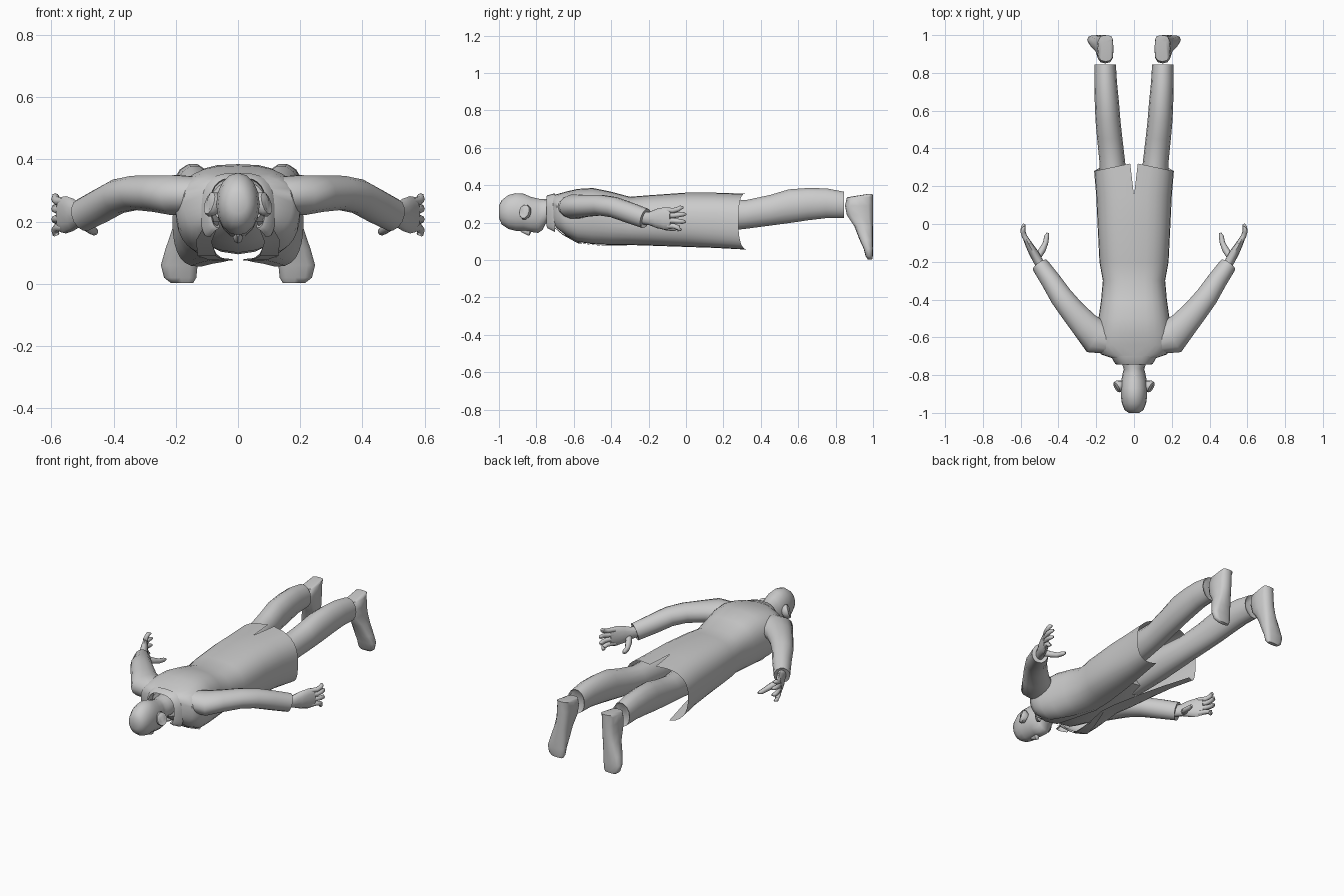
import bpy, bmesh, math
from mathutils import Vector

grey = bpy.data.materials.new("plain_grey")
grey.diffuse_color = (0.6, 0.6, 0.6, 1)


def finish(name, bm, mirror=True, angle=45):
    bmesh.ops.recalc_face_normals(bm, faces=bm.faces)
    me = bpy.data.meshes.new(name)
    bm.to_mesh(me)
    bm.free()
    me.materials.append(grey)
    ob = bpy.data.objects.new(name, me)
    bpy.context.collection.objects.link(ob)
    bpy.ops.object.select_all(action='DESELECT')
    ob.select_set(True)
    bpy.context.view_layer.objects.active = ob
    bpy.ops.object.shade_smooth_by_angle(angle=math.radians(angle))
    if mirror:
        ob.modifiers.new("mirror", 'MIRROR')
    return ob


def skin(name, rows, closed=True, caps=True, mirror=True, angle=45):
    """Join rows of points with quads."""
    bm = bmesh.new()
    vs = [[bm.verts.new(p) for p in r] for r in rows]
    n = len(rows[0])
    for a, b in zip(vs, vs[1:]):
        for i in range(n if closed else n - 1):
            j = (i + 1) % n
            bm.faces.new((a[i], a[j], b[j], b[i]))
    if caps:
        bm.faces.new(vs[0])
        bm.faces.new(vs[-1])
    return finish(name, bm, mirror, angle)


def body(name, stations, n=16, mirror=True, angle=45):
    """Oval sections along y: (y, x centre, half width, top z, bottom z)."""
    rows = []
    for y, x, w, zt, zb in stations:
        rows.append([(x + w * math.cos(t), y, (zt + zb) / 2 + (zt - zb) / 2 * math.sin(t))
                     for t in (2 * math.pi * i / n for i in range(n))])
    return skin(name, rows, mirror=mirror, angle=angle)


def tube(name, path, n=12, angle=45):
    """Oval sections across a path: (x, y, z, horizontal radius, vertical radius)."""
    pts = [Vector(p[:3]) for p in path]
    rows = []
    for i, p in enumerate(path):
        d = (pts[min(i + 1, len(pts) - 1)] - pts[max(i - 1, 0)]).normalized()
        u = d.cross(Vector((0, 0, 1))).normalized()
        v = u.cross(d)
        rows.append([pts[i] + u * p[3] * math.cos(t) + v * p[4] * math.sin(t)
                     for t in (2 * math.pi * k / n for k in range(n))])
    return skin(name, rows, angle=angle)


def half_shell(name, stations, n=14, power=0.7, hem=False):
    """Open garment half: (y, half width, top z, bottom z, front gap, back slit)."""
    rows = []
    for s, (y, w, zt, zb, gap, slit) in enumerate(stations):
        row = []
        for i in range(n + 1):
            t = math.pi / 2 - math.pi * i / n
            c = max(math.cos(t), 0) ** power
            sn = math.copysign(abs(math.sin(t)) ** 0.85, math.sin(t))
            edge = slit if i <= n / 2 else gap
            yy = y
            if hem and s == len(stations) - 1:   # hem dips up at the sides
                yy += 0.01 - 0.04 * c if sn > 0 else 0.025 - 0.055 * c
            row.append((edge + (w - edge) * c, yy, (zt + zb) / 2 + (zt - zb) / 2 * sn))
        rows.append(row)
    return skin(name, rows, closed=False, caps=False)


# Head and neck
body("head", [(-1.0, 0, .028, .29, .225), (-.985, 0, .05, .32, .19), (-.95, 0, .064, .347, .166),
              (-.91, 0, .07, .357, .156), (-.87, 0, .07, .355, .156), (-.83, 0, .068, .338, .15),
              (-.79, 0, .06, .328, .145), (-.768, 0, .054, .325, .16), (-.75, 0, .06, .325, .195),
              (-.66, 0, .065, .33, .2)], mirror=False, angle=60)
body("nose", [(-.885, 0, .006, .17, .152), (-.85, 0, .013, .17, .133),
              (-.838, 0, .016, .17, .13), (-.828, 0, .012, .17, .147)], n=8, mirror=False)
tube("ear", [(.064, -.853, .25, .025, .03), (.08, -.858, .255, .033, .042),
             (.092, -.865, .26, .03, .038), (.094, -.866, .26, .015, .02)], n=10)

# Shirt and hips inside the coat
body("shirt", [(-.7, 0, .09, .335, .19), (-.62, 0, .15, .35, .13), (-.5, 0, .165, .36, .1),
               (-.3, 0, .145, .32, .095), (-.15, 0, .16, .33, .1), (-.02, 0, .16, .33, .13)],
     mirror=False)

# Coat with open front and back slit
half_shell("coat", [(-.715, .1, .345, .2, .07, 0), (-.69, .175, .352, .17, .085, 0),
                    (-.64, .2, .366, .13, .085, 0), (-.58, .2, .38, .097, .07, 0),
                    (-.5, .188, .385, .085, .055, 0), (-.4, .174, .365, .08, .035, 0),
                    (-.3, .165, .338, .08, .015, 0), (-.2, .183, .346, .077, .02, 0),
                    (0, .193, .36, .07, .05, 0), (.15, .2, .36, .065, .08, 0),
                    (.31, .211, .355, .055, .12, .02)], hem=True)
half_shell("collar", [(-.705, .085, .338, .19, .06, 0), (-.745, .088, .342, .18, .06, 0),
                      (-.74, .1, .346, .17, .075, 0), (-.7, .122, .357, .15, .09, 0)])
skin("lapel", [[(.06, -.735, .2), (.1, -.73, .2)], [(.085, -.66, .135), (.135, -.66, .14)],
               [(.07, -.58, .09), (.13, -.56, .09)], [(.05, -.45, .078), (.09, -.45, .076)],
               [(.015, -.3, .076), (.03, -.3, .075)]], closed=False, caps=False)

# Trouser legs
body("trouser_leg", [(-.1, .085, .075, .33, .12), (.1, .1, .078, .325, .14), (.32, .114, .068, .322, .165),
                     (.45, .128, .067, .35, .182), (.55, .138, .066, .38, .195),
                     (.65, .144, .064, .387, .21), (.75, .15, .06, .385, .222),
                     (.845, .153, .057, .367, .222), (.835, .153, .048, .355, .235)], n=14)

# Feet: sections stepping from ankle round to the toes
foot = []
for x, z, w, y0, y1 in [(.148, .352, .034, .965, .998), (.15, .335, .042, .86, 1.0),
                        (.152, .29, .044, .85, 1.0), (.155, .24, .043, .86, 1.0),
                        (.165, .18, .045, .9, 1.0), (.18, .11, .054, .927, 1.0),
                        (.189, .06, .059, .95, 1.0), (.186, .02, .052, .96, .999),
                        (.18, .003, .036, .972, .995)]:
    foot.append([(x + w * math.copysign(abs(math.cos(t)) ** .8, math.cos(t)),
                  (y0 + y1) / 2 + (y1 - y0) / 2 * math.copysign(abs(math.sin(t)) ** .6, math.sin(t)), z)
                 for t in (2 * math.pi * i / 12 for i in range(12))])
skin("foot", foot, angle=50)

# Sleeves
tube("sleeve", [(.12, -.62, .285, .07, .06), (.2, -.597, .285, .095, .066), (.26, -.535, .29, .075, .06),
                (.33, -.455, .293, .065, .056), (.385, -.385, .282, .06, .056),
                (.44, -.3, .252, .053, .056), (.498, -.217, .222, .046, .054),
                (.492, -.226, .226, .034, .042)], n=14, angle=60)

# Hands with curled fingers and thumb
tube("palm", [(.485, -.235, .225, .026, .033), (.508, -.195, .222, .025, .036),
              (.53, -.155, .222, .025, .052), (.553, -.115, .222, .02, .06),
              (.572, -.08, .223, .015, .056)], n=12, angle=60)
for i, (z0, z1, tip) in enumerate([(.265, .28, -.015), (.238, .245, 0), (.21, .205, -.003), (.182, .163, -.025)]):
    tube("finger_%d" % (i + 1), [(.555, -.105, z0, .014, .015), (.58, -.066, z0, .014, .014),
                                 (.588, -.04, (z0 + z1) / 2, .013, .013),
                                 (.587, tip - .014, z1, .012, .012),
                                 (.58, tip, z1, .006, .006)], n=8, angle=60)
tube("thumb", [(.51, -.175, .205, .018, .02), (.484, -.135, .185, .018, .018),
               (.468, -.1, .172, .014, .015), (.462, -.065, .168, .013, .013),
               (.456, -.047, .168, .006, .007)], n=8, angle=60)
